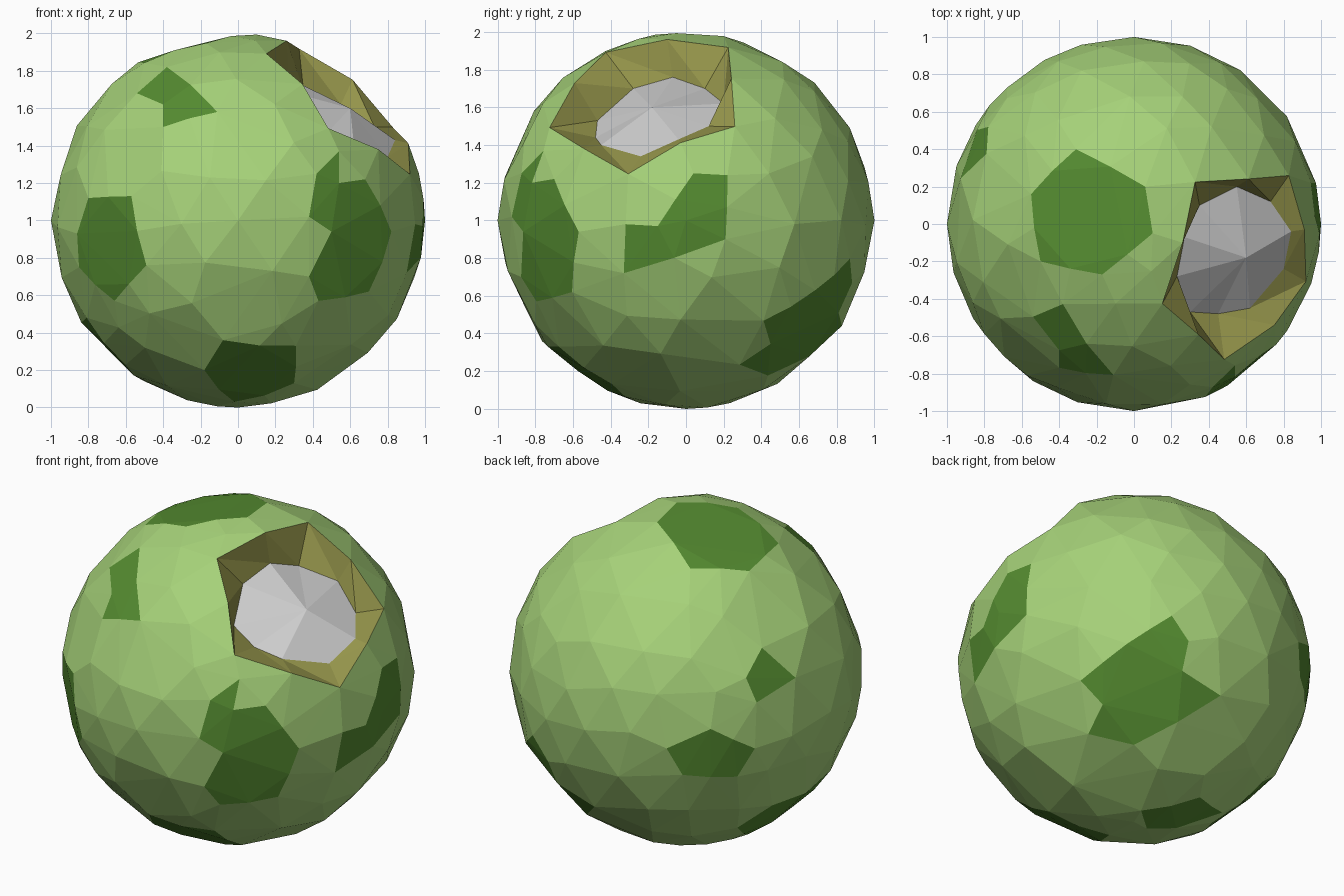
import bpy, bmesh, random
from math import sin, cos, radians, sqrt
from mathutils import Vector as V

if "Cube" in bpy.data.objects:
    bpy.data.objects.remove(bpy.data.objects["Cube"])

random.seed(4)
C = V((0, 0, 1))


def material(name, rgb):
    m = bpy.data.materials.new(name)
    m.diffuse_color = (*rgb, 1)
    m.use_nodes = True
    m.node_tree.nodes["Principled BSDF"].inputs["Base Color"].default_value = m.diffuse_color
    return m


def on_sphere(az, el, pts):
    """Place flat (right, up) points seen from a direction onto the unit sphere."""
    a, e = radians(az), radians(el)
    d = V((cos(a) * cos(e), sin(a) * cos(e), sin(e)))
    r = V((-sin(a), cos(a), 0))
    u = d.cross(r)
    return [(r * x + u * y + d * sqrt(max(0, 1 - x * x - y * y))).normalized()
            for x, y in pts]


def inside(p, poly):
    """Is direction p inside the spherical outline?"""
    n = sum(poly, V()).normalized()
    if p.dot(n) < 0.3:
        return False
    a = n.orthogonal().normalized()
    b = n.cross(a)
    flat = lambda q: (q.dot(a) / max(q.dot(n), 0.05), q.dot(b) / max(q.dot(n), 0.05))
    x, y = flat(p)
    q = [flat(v) for v in poly]
    hit = False
    for (x1, y1), (x2, y2) in zip(q, q[1:] + q[:1]):
        if (y1 > y) != (y2 > y) and x < x1 + (y - y1) * (x2 - x1) / (y2 - y1):
            hit = not hit
    return hit


def make_object(name, bm, mats):
    me = bpy.data.meshes.new(name)
    bm.to_mesh(me)
    bm.free()
    for m in mats:
        me.materials.append(m)
    ob = bpy.data.objects.new(name, me)
    bpy.context.collection.objects.link(ob)
    return ob


# Dark patch outlines: (azimuth, elevation, outline as seen from there)
patches = [on_sphere(*p) for p in [
    (-90, 90, [(-.31, .40), (.06, .20), (.10, -.05), (-.17, -.27), (-.5, -.2), (-.55, .16)]),
    (-90, 0, [(-.38, .82), (-.11, .58), (-.40, .50), (-.40, .62), (-.54, .68)]),
    (-90, 0, [(-.80, .12), (-.57, .13), (-.49, -.24), (-.66, -.43), (-.85, -.25), (-.86, -.07)]),
    (-90, 0, [(.48, .49), (.54, .37), (.54, .20), (.68, .22), (.82, -.06), (.70, -.38),
              (.43, -.43), (.38, -.30), (.50, -.06), (.38, .02), (.42, .25)]),
    (-90, 0, [(-.08, -.64), (.31, -.67), (.30, -.87), (-.02, -.97), (-.18, -.80)]),
    (0, 0, [(.04, .25), (.22, .24), (.21, -.10), (-.33, -.28), (-.32, -.02), (-.15, -.03)]),
    (55, -30, [(.13, .31), (.23, .17), (.20, 0), (.43, -.13), (.19, -.29), (-.05, -.43),
               (-.31, -.38), (-.24, -.21), (-.37, -.08), (-.12, .14)]),
    (55, -30, [(.03, -.80), (.36, -.71), (.51, -.79), (.25, -.89), (.08, -.90)]),
    (125, 25, [(.14, -.34), (-.11, -.45), (-.02, -.60), (.29, -.61), (.39, -.45)]),
    (125, 25, [(.43, .12), (.34, -.05), (.40, -.19), (.62, -.05)]),
]]
patches.append([V(p).normalized() for p in [
    (-.81, -.27, -.52), (-.80, .29, -.53), (-.63, .39, -.68), (-.5, .1, -.86), (-.6, -.2, -.77)]])

# Crater rim and floor outlines, point for point
rim = [V(p).normalized() for p in [
    (.15, -.42, .88), (.26, -.10, .96), (.32, .22, .90), (.61, .24, .75), (.83, .26, .50),
    (.95, -.03, .43), (.93, -.31, .25), (.75, -.54, .38), (.48, -.72, .49), (.35, -.60, .74)]]
floor = [V(p) for p in [
    (.23, -.28, .70), (.27, -.07, .76), (.35, .10, .70), (.55, .20, .62), (.73, .12, .50),
    (.84, -.04, .43), (.80, -.24, .34), (.62, -.45, .40), (.45, -.48, .44), (.30, -.47, .53)]]

# Outline points first, then a jittered sphere fills the gaps between them
points = list(rim)


def add(p, gap):
    if all((p - q).length > gap for q in points):
        points.append(p)


for poly in patches:
    for a, b in zip(poly, poly[1:] + poly[:1]):
        add(a, .05)
        if (a - b).length > .3:
            add(((a + b) / 2).normalized(), .05)
for p in [(0, 0, -1), (-1, 0, 0), (1, 0, 0), (0, -1, 0), (0, 1, 0)]:
    add(V(p), .1)
ball = bmesh.new()
bmesh.ops.create_icosphere(ball, subdivisions=3, radius=1)
for v in ball.verts:
    j = V([random.uniform(-.05, .05) for _ in range(3)])
    p = (v.co + j).normalized()
    if not inside(p, rim):
        add(p, .15)
ball.free()

# Faceted outer shell, open at the crater, with dark patches
bm = bmesh.new()
verts = [bm.verts.new(p) for p in points]
rim_verts = set(verts[:len(rim)])
bmesh.ops.convex_hull(bm, input=verts)
bmesh.ops.delete(bm, geom=[f for f in bm.faces if all(v in rim_verts for v in f.verts)
                           and inside(f.calc_center_median().normalized(), rim)],
                 context='FACES')
for f in bm.faces:
    c = f.calc_center_median().normalized()
    f.material_index = int(any(inside(c, poly) for poly in patches))
bmesh.ops.recalc_face_normals(bm, faces=bm.faces)
bmesh.ops.translate(bm, verts=bm.verts, vec=C)
make_object("outer_shell", bm, [material("light_green", (.38, .64, .19)),
                                material("dark_green", (.09, .26, .03))])

# Olive crater wall between rim and floor
bm = bmesh.new()
top = [bm.verts.new(p + C) for p in rim]
low = [bm.verts.new(p + C) for p in floor]
for i in range(len(rim)):
    k = (i + 1) % len(rim)
    bm.faces.new((top[i], low[i], low[k]))
    bm.faces.new((top[i], low[k], top[k]))
for f in bm.faces:
    f.normal_update()
    if f.normal.dot(V((.6, -.18, .6))) < 0:
        f.normal_flip()
make_object("crater_wall", bm, [material("olive", (.30, .30, .07))])

# Grey, slightly domed crater floor
bm = bmesh.new()
low = [bm.verts.new(p + C) for p in floor]
mid = bm.verts.new(V((.60, -.18, .60)) + C)
for i in range(len(low)):
    f = bm.faces.new((mid, low[(i + 1) % len(low)], low[i]))
    f.normal_update()
    if f.normal.dot(V((.6, -.18, .6))) < 0:
        f.normal_flip()
make_object("crater_floor", bm, [])
